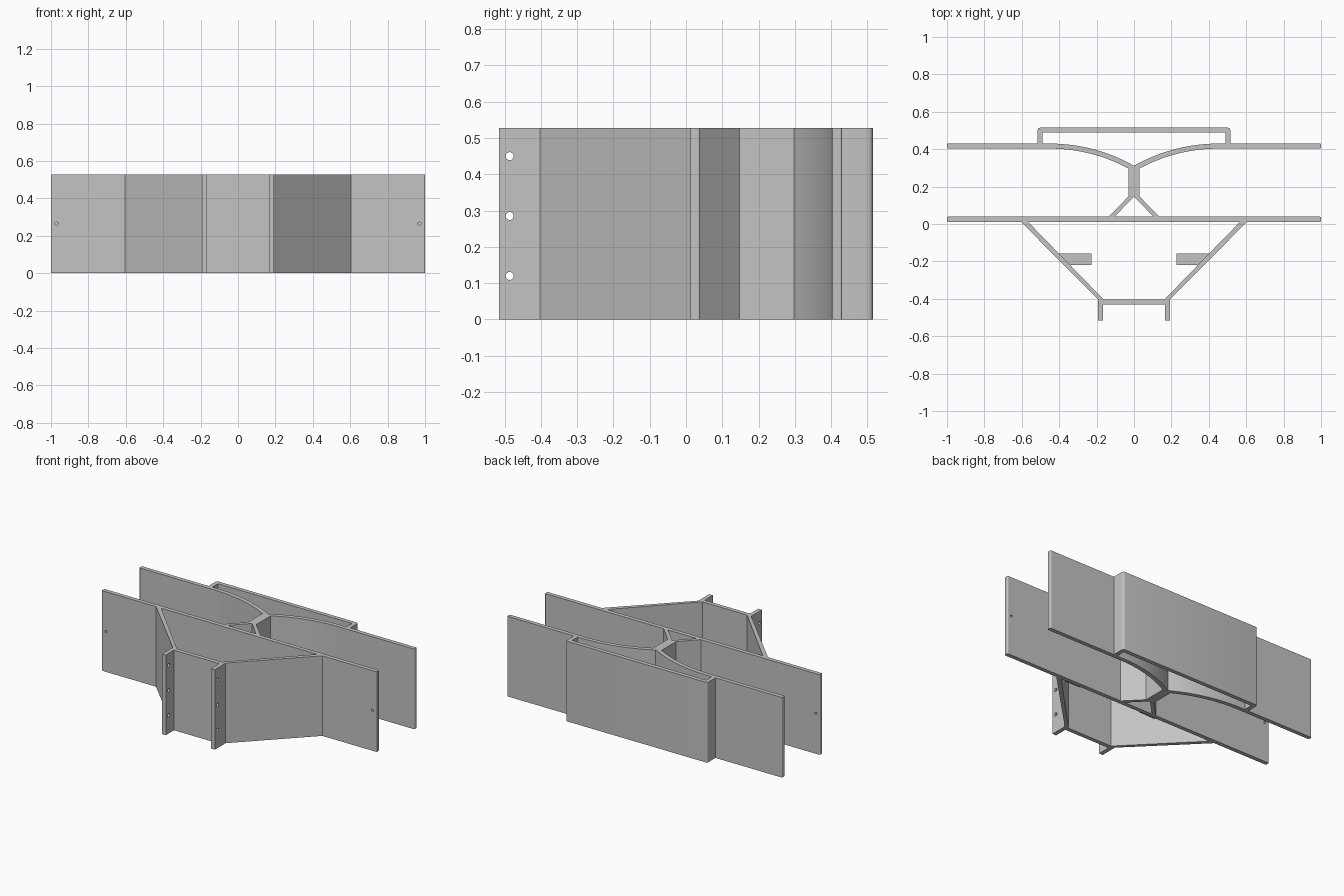
import bpy
import bmesh
from math import cos, sin, pi, asin
from mathutils import Matrix

HEIGHT = 0.527
WALL = 0.027

cube = bpy.data.objects.get("Cube")
if cube:
    bpy.data.objects.remove(cube, do_unlink=True)

# Single plain grey
grey = bpy.data.materials.new("light_grey")
grey.use_nodes = True
colour = (0.55, 0.55, 0.55, 1)
grey.diffuse_color = colour
grey.node_tree.nodes["Principled BSDF"].inputs["Base Color"].default_value = colour


def finish(name, bm):
    bmesh.ops.recalc_face_normals(bm, faces=bm.faces)
    mesh = bpy.data.meshes.new(name)
    bm.to_mesh(mesh)
    bm.free()
    mesh.materials.append(grey)
    obj = bpy.data.objects.new(name, mesh)
    bpy.context.collection.objects.link(obj)
    return obj


def extrude(name, outline, z0=0, z1=HEIGHT):
    """Raise a plan outline into an upright part."""
    bm = bmesh.new()
    face = bm.faces.new([bm.verts.new((x, y, z0)) for x, y in outline])
    raised = bmesh.ops.extrude_face_region(bm, geom=[face])["geom"]
    verts = [v for v in raised if isinstance(v, bmesh.types.BMVert)]
    bmesh.ops.translate(bm, verts=verts, vec=(0, 0, z1 - z0))
    return finish(name, bm)


def arc(cx, cy, r, start, end, steps):
    angles = [start + (end - start) * i / steps for i in range(steps + 1)]
    return [(cx + r * cos(a), cy + r * sin(a)) for a in angles]


def drill(obj, x, y, z, r, axis):
    """Cut a round hole through a part along an axis."""
    bm = bmesh.new()
    turn = Matrix.Rotation(pi / 2, 4, "Y" if axis == "X" else "X")
    bmesh.ops.create_cone(bm, cap_ends=True, segments=24, radius1=r, radius2=r,
                          depth=0.1, matrix=Matrix.Translation((x, y, z)) @ turn)
    cutter = finish(obj.name + "_hole_cutter", bm)
    cutter.hide_render = True
    cutter.hide_set(True)
    cut = obj.modifiers.new("hole", "BOOLEAN")
    cut.operation = "DIFFERENCE"
    cut.solver = "EXACT"
    cut.object = cutter


def mirror(obj):
    obj.modifiers.new("mirror", "MIRROR").use_axis[0] = True
    return obj


def plate_half(y, inner):
    """Half of a flat plate with softened outer corners."""
    r = 0.006
    return ([(inner, y), (1 - r, y)] + arc(1 - r, y + r, r, -pi / 2, 0, 3)[1:]
            + arc(1 - r, y + WALL - r, r, 0, pi / 2, 3) + [(inner, y + WALL)])


# Long middle plate with a small hole near each end
middle_plate = extrude("middle_plate", plate_half(0.012, 0))
drill(middle_plate, 0.97, 0.025, 0.265, 0.008, "Y")
mirror(middle_plate)

# Back plate wings flowing into curved arms that meet at the centre stem
bend_x, inner_r = 0.45, 0.885
outer_r = inner_r + WALL
bend_y = 0.403 - inner_r
a_low = pi / 2 + asin((bend_x - 0.03) / inner_r)
a_high = pi / 2 + asin(bend_x / outer_r)
mirror(extrude("back_wings", plate_half(0.403, bend_x)))
arms = mirror(extrude("curved_arms", arc(bend_x, bend_y, inner_r, a_low, pi / 2, 20)
                      + arc(bend_x, bend_y, outer_r, pi / 2, a_high, 20)))

# Stem and forked feet
mirror(extrude("centre_stem", [(0, 0.155), (0.03, 0.155), (0.03, 0.297), (0, 0.313)]))
mirror(extrude("forked_feet", [(0, 0.145), (0.105, 0.039), (0.135, 0.039),
                               (0.03, 0.147), (0.03, 0.155), (0, 0.155)]))

# Raised back cover with rounded corners
cover = mirror(extrude("back_cover", [(0, 0.488), (0.488, 0.488), (0.488, 0.43), (0.515, 0.43)]
                       + arc(0.501, 0.501, 0.014, 0, pi / 2, 5) + [(0, 0.515)]))

# Slanted front walls, joining web and drilled flanges
mirror(extrude("slanted_walls", [(0.605, 0.012), (0.567, 0.012), (0.163, -0.403),
                                 (0.192, -0.403)]))
mirror(extrude("front_web", [(0, -0.43), (0.165, -0.43), (0.165, -0.403), (0, -0.403)]))
flanges = extrude("front_flanges", [(0.165, -0.515), (0.192, -0.515),
                                    (0.192, -0.403), (0.165, -0.403)])
for z in (0.12, 0.285, 0.45):
    drill(flanges, 0.18, -0.486, z, 0.011, "X")
mirror(flanges)

# Blocks on the inside of the slanted walls
mirror(extrude("inner_blocks", [(0.228, -0.22), (0.345, -0.22), (0.409, -0.157),
                                (0.228, -0.157)], 0.17, 0.36))

# Smooth the bends while keeping edges crisp
bpy.ops.object.select_all(action="DESELECT")
for obj in (arms, cover):
    obj.select_set(True)
bpy.context.view_layer.objects.active = arms
bpy.ops.object.shade_smooth_by_angle(angle=0.5)
